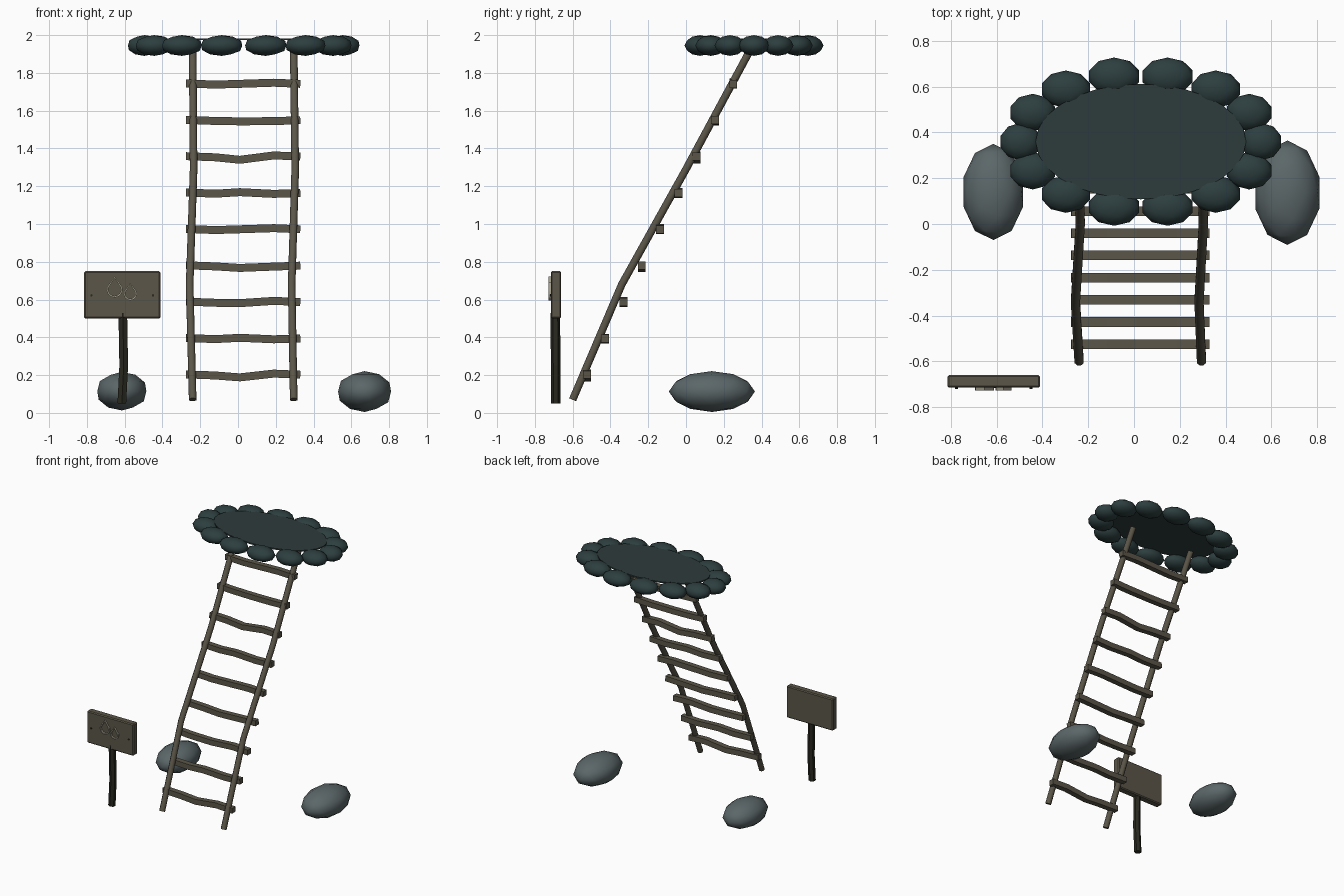
import bpy, bmesh, math, random
from mathutils import Vector

random.seed(4)
if "Cube" in bpy.data.objects:
    bpy.data.objects.remove(bpy.data.objects["Cube"], do_unlink=True)


def material(name, r, g, b):
    m = bpy.data.materials.new(name)
    m.use_nodes = True
    m.diffuse_color = (r, g, b, 1)
    m.node_tree.nodes["Principled BSDF"].inputs["Base Color"].default_value = (r, g, b, 1)
    return m


WOOD = material("weathered wood", 0.105, 0.093, 0.066)
DARK = material("dark post wood", 0.022, 0.021, 0.014)
ROCK = material("grey rock", 0.105, 0.135, 0.14)
RIM = material("dark teal stone", 0.026, 0.048, 0.049)
POOL = material("dark pool", 0.027, 0.043, 0.043)
PALE = material("pale paint", 0.36, 0.34, 0.26)


def finish(bm, name, mat, smooth=False):
    bmesh.ops.recalc_face_normals(bm, faces=bm.faces)
    for f in bm.faces:
        f.smooth = smooth
    me = bpy.data.meshes.new(name)
    bm.to_mesh(me)
    bm.free()
    me.materials.append(mat)
    ob = bpy.data.objects.new(name, me)
    bpy.context.collection.objects.link(ob)
    return ob


def beam(name, points, half_a, half_b, sides, hint, mat, smooth=False, closed=False):
    """Sweep a regular section along a path."""
    bm = bmesh.new()
    pts = [Vector(p) for p in points]
    n = len(pts)
    grow = 1 / math.cos(math.pi / sides)
    rings = []
    for i, p in enumerate(pts):
        a, b = (pts[i - 1], pts[(i + 1) % n]) if closed else (pts[max(i - 1, 0)], pts[min(i + 1, n - 1)])
        t = (b - a).normalized()
        up = t.cross(Vector(hint)).normalized()
        side = up.cross(t)
        ring = []
        for k in range(sides):
            w = 2 * math.pi * (k + 0.5) / sides
            ring.append(bm.verts.new(p + side * math.cos(w) * half_a * grow + up * math.sin(w) * half_b * grow))
        rings.append(ring)
    for i in range(n if closed else n - 1):
        r, q = rings[i], rings[(i + 1) % n]
        for k in range(sides):
            j = (k + 1) % sides
            bm.faces.new((r[k], r[j], q[j], q[k]))
    if not closed:
        caps = [bm.faces.new(rings[0]), bm.faces.new(rings[-1])]
    ob = finish(bm, name, mat, smooth)
    if not closed:
        for poly in list(ob.data.polygons)[-2:]:
            poly.use_smooth = False
    return ob


def stone(name, centre, size, mat):
    """Low-poly rounded stone with exact half sizes."""
    bm = bmesh.new()
    bmesh.ops.create_icosphere(bm, subdivisions=2, radius=1)
    reach = [max(abs(v.co[i]) for v in bm.verts) for i in range(3)]
    for v in bm.verts:
        v.co = Vector([centre[i] + v.co[i] * size[i] / reach[i] for i in range(3)])
    return finish(bm, name, mat, True)


# Ladder rails, with a slight bend
for label, xs in (("right", (-0.24, -0.256, -0.235, -0.24)), ("left", (0.295, 0.284, 0.303, 0.295))):
    path = zip(xs, (-0.6, -0.34, 0.0, 0.345), (0.07, 0.68, 1.29, 1.93))
    beam(label + "_rail", list(path), 0.02, 0.02, 8, (1, 0, 0), WOOD, True)

# Slightly crooked rungs
sway = (-0.012, 0.005, -0.004, -0.01, 0.002, 0.006, -0.015, -0.004, 0.002)
for i, d in enumerate(sway):
    y, z = -0.525 + 0.0969 * i, 0.2 + 0.1925 * i
    ends = ((-0.275, 0.004), (-0.12, -0.002), (0.01, d), (0.19, 0.008 if i % 2 == 0 else -0.003), (0.33, 0.002))
    beam("rung_%d" % (i + 1), [(x, y, z + dz) for x, dz in ends], 0.021, 0.021, 4, (0, 1, 0), WOOD)

# Ring of stones around the pool
COUNT = 14
for i in range(COUNT):
    a = 2 * math.pi * i / COUNT
    c, s = math.cos(a), math.sin(a)
    stone("rim_stone_%d" % (i + 1), (0.03 + 0.525 * c, 0.36 + 0.293 * s, 1.945),
          (0.088 + 0.022 * abs(s), 0.082, 0.055), RIM)

# Pool surface
bm = bmesh.new()
bmesh.ops.create_cone(bm, cap_ends=True, segments=28, radius1=1, radius2=1, depth=1)
for v in bm.verts:
    v.co = Vector((0.03 + v.co.x * 0.46, 0.36 + v.co.y * 0.252, 1.978 + v.co.z * 0.01))
finish(bm, "pool_surface", POOL)

# Boulders on the ground
stone("right_boulder", (-0.615, 0.14, 0.115), (0.13, 0.21, 0.102), ROCK)
stone("left_boulder", (0.67, 0.137, 0.113), (0.14, 0.228, 0.108), ROCK)

# Sign post and board
beam("sign_post", [(-0.615, -0.69, 0.05), (-0.605, -0.69, 0.25), (-0.61, -0.692, 0.53)],
     0.023, 0.022, 6, (1, 0, 0), DARK)
bm = bmesh.new()
bmesh.ops.create_cube(bm, size=1)
for v in bm.verts:
    v.co = Vector((-0.613 + v.co.x * 0.405, -0.688 + v.co.y * 0.055, 0.625 + v.co.z * 0.25))
bmesh.ops.bevel(bm, geom=bm.edges[:], offset=0.007, segments=1, affect="EDGES")
finish(bm, "sign_board", WOOD)

# Nails
for label, x in (("right", -0.776), ("left", -0.45)):
    beam(label + "_nail", [(x, -0.71, 0.622), (x, -0.721, 0.622)], 0.006, 0.006, 6, (1, 0, 0), DARK)


def droplet(name, x, low, high, half):
    """Raised outline of a water drop."""
    mid = low + half
    pts = [(x, -0.721, high)]
    for k in range(9):
        a = math.radians(20 - k * 27.5)
        pts.append((x + half * math.cos(a), -0.721, mid + half * math.sin(a)))
    beam(name, pts, 0.007, 0.0045, 4, (0, 1, 0), PALE, closed=True)


droplet("large_droplet", -0.653, 0.615, 0.718, 0.038)
droplet("small_droplet", -0.57, 0.6, 0.685, 0.031)
